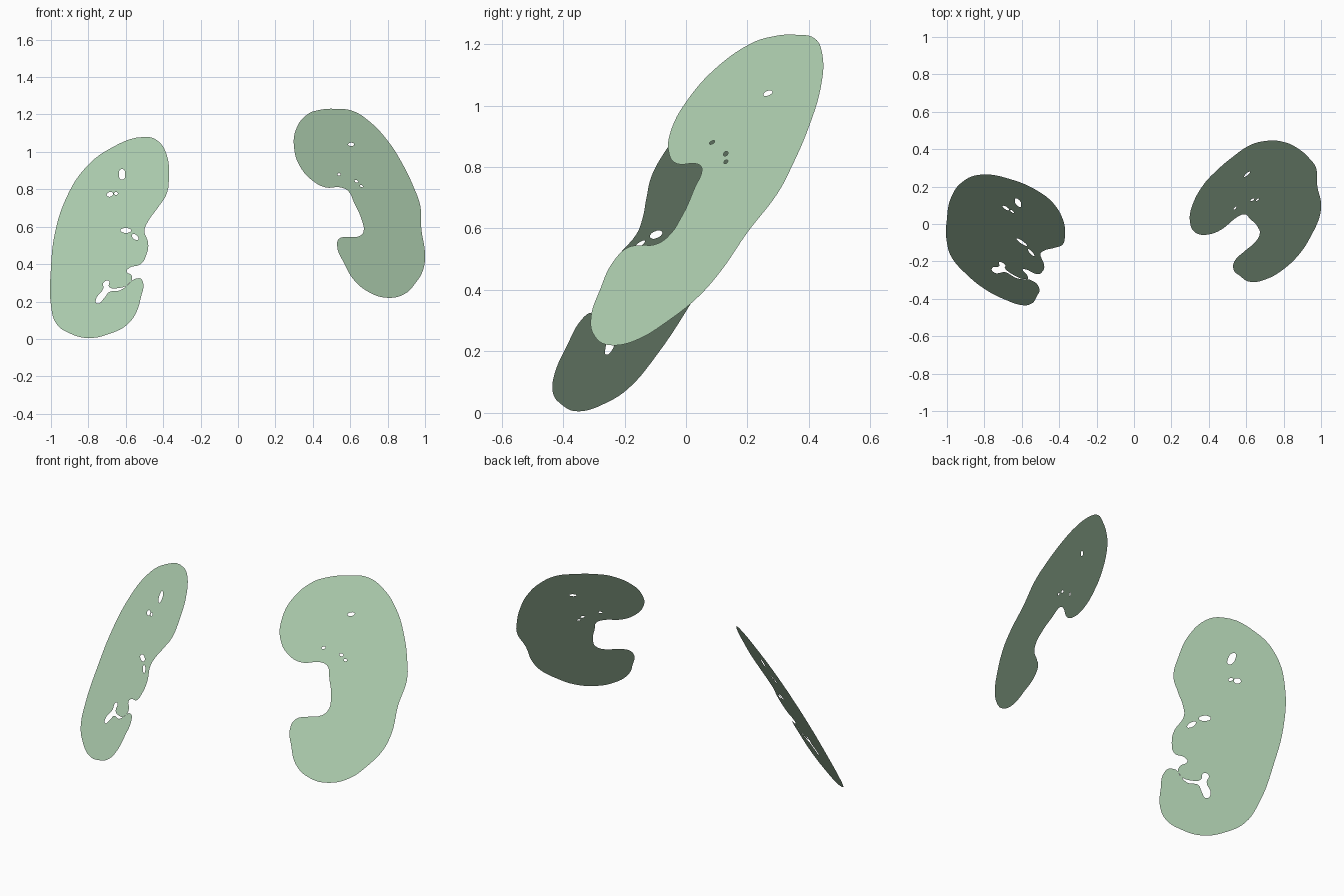
import bpy
import math

default_cube = bpy.data.objects.get("Cube")
if default_cube:
    bpy.data.objects.remove(default_cube, do_unlink=True)

# One pale green for all tissue
tissue = bpy.data.materials.new("pale_green_tissue")
tissue.use_nodes = True
tissue_colour = (0.43, 0.63, 0.44, 1)
tissue.diffuse_color = tissue_colour
tissue.node_tree.nodes["Principled BSDF"].inputs["Base Color"].default_value = tissue_colour


def add_smooth_loop(curve, points):
    """Add one closed, smooth loop; points are in hundredths of a unit."""
    spline = curve.splines.new('BEZIER')
    spline.bezier_points.add(len(points) - 1)
    for bezier_point, (x, z) in zip(spline.bezier_points, points):
        bezier_point.co = (x / 100, z / 100, 0)
        bezier_point.handle_left_type = 'AUTO'
        bezier_point.handle_right_type = 'AUTO'
    spline.use_cyclic_u = True
    spline.resolution_u = 5


def vessel_hole(x, z, width, height, tilt):
    """Return the rim points of a small tilted oval opening."""
    turn = math.radians(tilt)
    rim = []
    for step in range(6):
        angle = -step * math.tau / 6
        across, up = width * math.cos(angle), height * math.sin(angle)
        rim.append((x + across * math.cos(turn) - up * math.sin(turn),
                    z + across * math.sin(turn) + up * math.cos(turn)))
    return rim


def build_slice(name, outline, holes, slope_x, slope_z, offset):
    """Fill an outline with holes, then lay the sheet on a tilted plane."""
    curve = bpy.data.curves.new(name + "_profile", 'CURVE')
    curve.dimensions = '2D'
    curve.fill_mode = 'FRONT'
    add_smooth_loop(curve, outline)
    for hole in holes:
        add_smooth_loop(curve, vessel_hole(*hole))

    profile = bpy.data.objects.new(name + "_profile", curve)
    bpy.context.collection.objects.link(profile)
    bpy.context.view_layer.update()
    depsgraph = bpy.context.evaluated_depsgraph_get()
    mesh = bpy.data.meshes.new_from_object(profile.evaluated_get(depsgraph))
    bpy.data.objects.remove(profile, do_unlink=True)
    bpy.data.curves.remove(curve)

    for vertex in mesh.vertices:
        x, z = vertex.co.x, vertex.co.y
        vertex.co = (x, slope_x * x + slope_z * z + offset, z)
    mesh.name = name
    mesh.materials.clear()
    mesh.materials.append(tissue)
    mesh.update()
    sheet = bpy.data.objects.new(name, mesh)
    bpy.context.collection.objects.link(sheet)
    return sheet


# Right kidney: bean outline with a branching cleft low on the inner side
right_outer_edge = [
    (-52, 22), (-55, 13), (-60, 7), (-68, 3), (-80, 0.5), (-90, 3),
    (-97, 8), (-100, 18), (-100, 38), (-98, 56), (-92, 75), (-82, 91),
    (-68, 102), (-50, 108), (-43, 106), (-38, 98), (-37, 87),
    (-38, 78), (-43, 70), (-48, 63), (-50, 58), (-48, 51), (-49, 45),
    (-52, 40), (-58, 38)]
right_cleft = [
    (-59.5, 36), (-57, 34), (-57, 31), (-66, 27), (-69, 28), (-69, 31),
    (-72, 30), (-72, 27), (-76, 21), (-75.5, 19), (-71, 22.5),
    (-69, 25), (-63, 26), (-53, 32.5), (-51, 31)]
right_holes = [
    (-62, 88, 1.7, 3, 0), (-68.5, 77.3, 1.8, 1.2, 20),
    (-65.2, 77.8, 1, 0.8, 0), (-60, 58, 2.8, 1.3, 0),
    (-55, 54.5, 2.1, 1.2, -40)]
build_slice("right_kidney_slice", right_outer_edge + right_cleft, right_holes,
            -0.65, 0.66, -0.87)

# Left kidney: bean outline with a deep inner hollow
left_outer_edge = [
    (53, 123), (61, 122), (70, 116.5), (80, 106), (88, 93.5), (94, 81),
    (97.5, 71), (98, 59), (100, 45), (99, 37), (95, 30), (89, 24),
    (80, 22), (70, 25), (62, 31.5), (57, 40), (53, 50)]
left_hollow = [
    (54, 53.5), (59, 54.5), (65, 55), (67, 57), (66, 64), (62, 73),
    (59, 79), (55, 81), (47, 81), (40, 84.5), (33, 92.5), (30, 102),
    (31, 112), (37, 120), (44, 122.5)]
left_holes = [
    (60.5, 104, 1.6, 0.9, 0), (54, 88, 0.9, 0.6, 0),
    (63.3, 84.3, 1.1, 0.6, -30), (66, 81.7, 0.9, 0.5, -30)]
build_slice("left_kidney_slice", left_outer_edge + left_hollow, left_holes,
            0.8, 0.81, -1.06)
